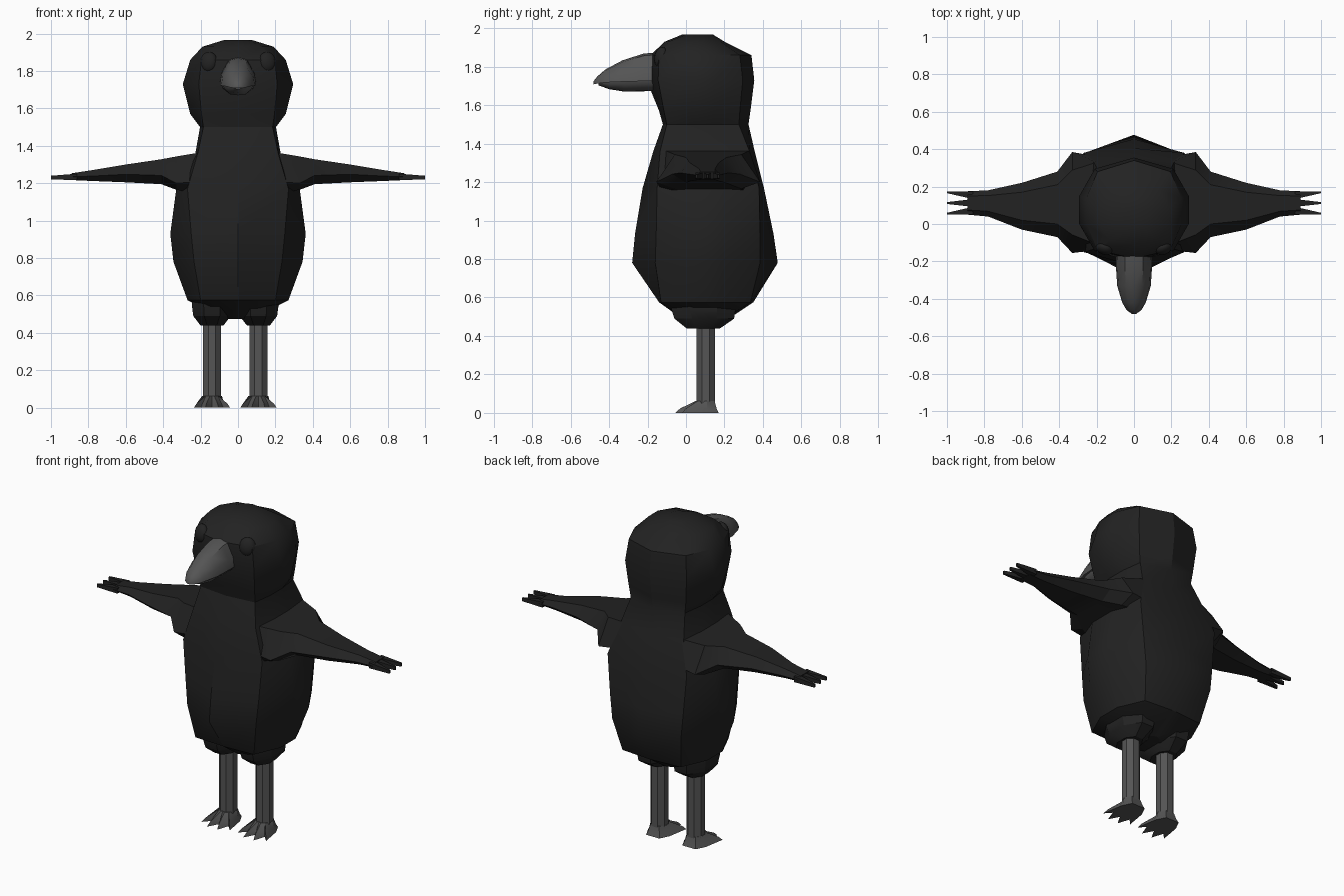
import bpy, bmesh, math
from mathutils import Vector

if "Cube" in bpy.data.objects:
    bpy.data.objects.remove(bpy.data.objects["Cube"])


def material(name, v):
    m = bpy.data.materials.new(name)
    m.diffuse_color = (v, v, v, 1)
    m.use_nodes = True
    m.node_tree.nodes["Principled BSDF"].inputs["Base Color"].default_value = m.diffuse_color
    return m


BLACK = material("black_feathers", 0.016)
GREY = material("grey_skin", 0.09)


def loft(name, rings, mat, angle=30):
    """Skin a list of equal-length point rings and cap both ends."""
    bm = bmesh.new()
    vs = [[bm.verts.new(p) for p in r] for r in rings]
    n = len(vs[0])
    for a, b in zip(vs, vs[1:]):
        for i in range(n):
            j = (i + 1) % n
            bm.faces.new((a[i], a[j], b[j], b[i]))
    bm.faces.new(vs[0])
    bm.faces.new(vs[-1])
    bmesh.ops.recalc_face_normals(bm, faces=bm.faces[:])
    me = bpy.data.meshes.new(name)
    bm.to_mesh(me)
    bm.free()
    ob = bpy.data.objects.new(name, me)
    bpy.context.collection.objects.link(ob)
    finish(ob, mat, angle)
    return ob


def finish(ob, mat, angle=30):
    ob.data.materials.append(mat)
    bpy.ops.object.select_all(action='DESELECT')
    ob.select_set(True)
    bpy.context.view_layer.objects.active = ob
    bpy.ops.object.shade_smooth_by_angle(angle=math.radians(angle))


def ellipse(cx, cy, rx, ry, z, n=8):
    off = math.pi / n
    k = 1 / math.cos(off)
    return [(cx + k * rx * math.cos(off + 2 * math.pi * i / n),
             cy + k * ry * math.sin(off + 2 * math.pi * i / n), z) for i in range(n)]


# Body and head: ten-sided rings
# (z, half width, corner half width, front, front corner, back corner, back)
def torso_ring(z, w, c, yf, cf, cb, yb):
    m, h = (cf + cb) / 2, 0.16 * (cb - cf)
    half = [(c, cf), (w, m - h), (w, m + h), (c, cb)]
    return ([(0, yf, z)] + [(x, y, z) for x, y in half] + [(0, yb, z)]
            + [(-x, y, z) for x, y in reversed(half)])


torso = [
    (0.475, 0.08, 0.05, 0.00, 0.03, 0.18, 0.20),
    (0.575, 0.27, 0.20, -0.14, -0.13, 0.335, 0.35),
    (0.78, 0.345, 0.235, -0.28, -0.16, 0.385, 0.477),
    (0.93, 0.362, 0.25, -0.265, -0.155, 0.385, 0.455),
    (1.17, 0.33, 0.27, -0.225, -0.15, 0.38, 0.405),
    (1.36, 0.228, 0.215, -0.17, -0.135, 0.33, 0.357),
    (1.50, 0.203, 0.185, -0.12, -0.10, 0.275, 0.325),
    (1.57, 0.255, 0.195, -0.14, -0.115, 0.28, 0.335),
    (1.73, 0.295, 0.21, -0.205, -0.145, 0.295, 0.355),
    (1.86, 0.255, 0.195, -0.185, -0.14, 0.28, 0.34),
    (1.93, 0.19, 0.13, -0.11, -0.09, 0.18, 0.20),
    (1.967, 0.07, 0.05, -0.02, 0.00, 0.12, 0.14),
]
loft("body_and_head", [torso_ring(*r) for r in torso], BLACK)


# Beak: upper and lower halves (y, half width, outer z, mouth z)
def beak_ring(y, w, zo, zm):
    h = zo - zm
    return [(w, y, zm), (0.92 * w, y, zm + 0.4 * h), (0.5 * w, y, zm + 0.92 * h), (0, y, zo),
            (-0.5 * w, y, zm + 0.92 * h), (-0.92 * w, y, zm + 0.4 * h), (-w, y, zm)]


upper = [(-0.14, 0.098, 1.875, 1.725), (-0.22, 0.097, 1.868, 1.725), (-0.33, 0.09, 1.833, 1.722),
         (-0.42, 0.063, 1.785, 1.718), (-0.46, 0.04, 1.75, 1.712), (-0.48, 0.012, 1.725, 1.708)]
lower = [(-0.14, 0.09, 1.675, 1.73), (-0.22, 0.09, 1.672, 1.73), (-0.32, 0.08, 1.67, 1.73),
         (-0.40, 0.055, 1.683, 1.725), (-0.455, 0.02, 1.703, 1.72)]
loft("upper_beak", [beak_ring(*r) for r in upper], GREY, 45)
loft("lower_beak", [beak_ring(*r) for r in lower], GREY, 45)

# Wing sections (x, front, back, top, bottom, edge height fraction, edge inset)
wing = [
    (0.20, -0.14, 0.36, 1.365, 1.14, 0.30, 0.06),
    (0.33, -0.155, 0.385, 1.343, 1.165, 0.20, 0.18),
    (0.41, -0.07, 0.28, 1.328, 1.195, 0.35, 0.2),
    (0.60, -0.03, 0.22, 1.30, 1.205, 0.45, 0.2),
    (0.78, 0.04, 0.18, 1.27, 1.212, 0.45, 0.2),
    (0.89, 0.05, 0.175, 1.253, 1.217, 0.5, 0.2),
]


def wing_ring(s, x, yf, yb, zt, zb, f, inset):
    d = inset * (yb - yf)
    zm = zb + f * (zt - zb)
    return [(s * x, y, z) for y, z in ((yf, zm), (yf + d, zt), (yb - d, zt),
                                       (yb, zm), (yb - d, zb), (yf + d, zb))]


def foot_rings(cx):
    """Ankle ring flaring to a clawed sole outline."""
    sole = [(-0.097, -0.02), (-0.06, 0.02), (-0.035, -0.055), (0, 0.01), (0.035, -0.055),
            (0.06, 0.02), (0.097, -0.02), (0.075, 0.11), (0.045, 0.17), (-0.045, 0.17), (-0.075, 0.11)]
    top = []
    for x, y in sole:
        v = Vector((x, y - 0.1)).normalized() * 0.054
        top.append((cx + v.x, 0.103 + v.y, 0.062))
    mid = [(cx + x * 0.85, 0.1 + (y - 0.1) * 0.85, 0.022) for x, y in sole]
    return [top, mid, [(cx + x, y, 0) for x, y in sole]]


for s, side in ((-1, "right"), (1, "left")):
    loft(side + "_wing", [wing_ring(s, *r) for r in wing], BLACK)
    # Wing-tip feathers
    for i, (b, t) in enumerate(((0.071, 0.055), (0.1125, 0.112), (0.154, 0.17))):
        pts = [[(s * x, c + u * w, z + v * h) for u, v in ((-1, -1), (1, -1), (1, 1), (-1, 1))]
               for x, c, w, z, h in ((0.86, b, 0.021, 1.234, 0.017), (1.0, t, 0.005, 1.23, 0.01))]
        loft(f"{side}_wing_feather_{i + 1}", pts, BLACK)
    # Eye
    bpy.ops.mesh.primitive_uv_sphere_add(segments=12, ring_count=8, radius=1,
                                         location=(s * 0.157, -0.13, 1.848),
                                         rotation=(math.radians(-10), 0, s * math.radians(20)))
    eye = bpy.context.object
    eye.name = side + "_eye"
    eye.scale = (0.049, 0.034, 0.055)
    finish(eye, BLACK, 60)
    # Thigh, leg and foot
    cx = s * 0.124 - 0.015
    loft(side + "_thigh", [ellipse(cx, 0.09, 0.105, 0.17, 0.59),
                           ellipse(cx, 0.09, 0.108, 0.17, 0.55),
                           ellipse(cx, 0.095, 0.1, 0.155, 0.49),
                           ellipse(cx, 0.09, 0.06, 0.085, 0.438)], BLACK)
    loft(side + "_leg", [ellipse(cx, 0.103, 0.048, 0.048, z) for z in (0.46, 0.05)], GREY)
    loft(side + "_foot", foot_rings(cx), GREY)
